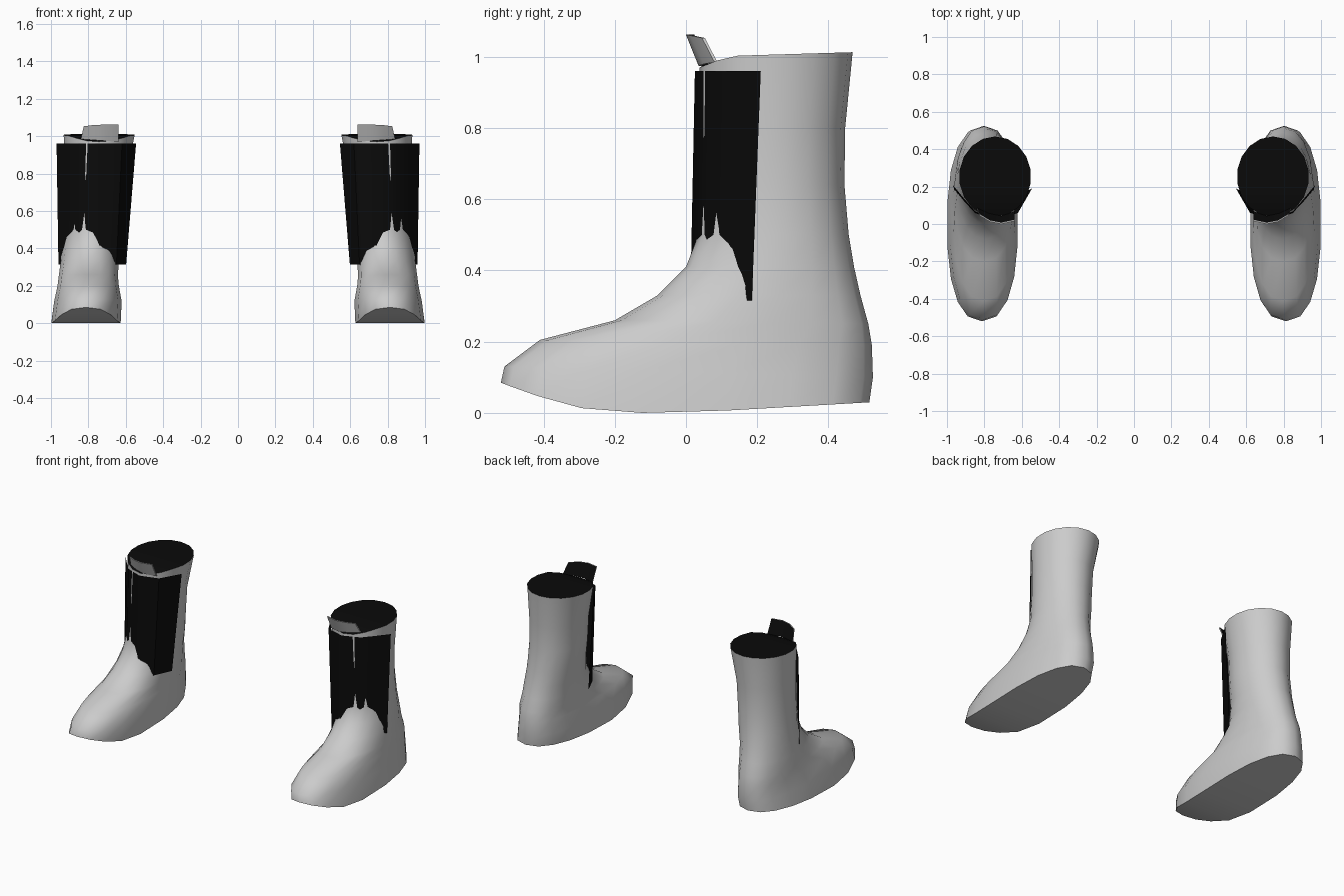
import bpy, math
from mathutils import Vector

if "Cube" in bpy.data.objects:
    bpy.data.objects.remove(bpy.data.objects["Cube"])


def material(name, value):
    m = bpy.data.materials.new(name)
    m.diffuse_color = (value, value, value, 1)
    m.use_nodes = True
    m.node_tree.nodes["Principled BSDF"].inputs["Base Color"].default_value = m.diffuse_color
    return m


GREY = material("grey leather", 0.6)
BLACK = material("black", 0.003)
SIDES = 18


def build(name, verts, faces, mats, side, smooth=True):
    """Make an object; side -1 mirrors it to the left."""
    me = bpy.data.meshes.new(name)
    if side < 0:
        verts = [(-x, y, z) for x, y, z in verts]
        faces = [f[::-1] for f in faces]
    me.from_pydata(verts, [], faces)
    ob = bpy.data.objects.new(name, me)
    bpy.context.collection.objects.link(ob)
    for m in mats:
        me.materials.append(m)
    if smooth:
        bpy.ops.object.select_all(action='DESELECT')
        ob.select_set(True)
        bpy.context.view_layer.objects.active = ob
        bpy.ops.object.shade_smooth_by_angle(angle=math.radians(42))
    return ob


def spow(v, e):
    return math.copysign(abs(v) ** (2 / e), v)


def sole_height(y):
    if y < -0.2:
        return 0.085 * ((-0.2 - y) / 0.32) ** 1.5
    return 0.03 * max(y, 0) / 0.52


def ring(yf, zf, yb, zb, xin, xout, e):
    """Rounded section from front to back; zf None follows the sole curve."""
    pts = []
    for i in range(SIDES):
        a = 2 * math.pi * i / SIDES
        t = spow(-math.cos(a), e)
        x = (xin + xout) / 2 + (xout - xin) / 2 * spow(math.sin(a), e)
        y = (yf + yb) / 2 + (yb - yf) / 2 * t
        z = sole_height(y) if zf is None else zf + (zb - zf) * (t + 1) / 2
        pts.append((x, y, z))
    return pts


# front y, front z, back y, back z, inner x, outer x, squareness
SECTIONS = [
    (-0.52, None, 0.515, 0, 0.625, 1.00, 2.4),
    (-0.51, 0.13, 0.525, 0.10, 0.62, 0.985, 2.4),
    (-0.41, 0.205, 0.522, 0.19, 0.635, 0.967, 2.4),
    (-0.20, 0.26, 0.512, 0.25, 0.64, 0.96, 2.3),
    (-0.08, 0.33, 0.49, 0.33, 0.635, 0.95, 2.1),
    (0.0, 0.41, 0.472, 0.41, 0.63, 0.943, 2.0),
    (0.035, 0.50, 0.457, 0.50, 0.615, 0.932, 2.0),
    (0.038, 0.64, 0.445, 0.64, 0.60, 0.925, 2.0),
    (0.038, 0.80, 0.447, 0.80, 0.59, 0.925, 2.0),
]

for side, tag in ((1, "right"), (-1, "left")):
    # Boot body: lofted sections, flat sole, dark opening
    rings = [ring(*s) for s in SECTIONS]
    top = ring(0.038, 1.0, 0.468, 1.013, 0.55, 0.935, 2.0)
    rings.append([(x, y, z - 0.03 * max(0, (0.12 - y) / 0.082)) for x, y, z in top])
    verts = [p for r in rings for p in r]
    faces = []
    for k in range(len(rings) - 1):
        for i in range(SIDES):
            j = (i + 1) % SIDES
            a, b = k * SIDES, (k + 1) * SIDES
            faces.append((a + i, a + j, b + j, b + i))
    half = SIDES // 2
    last = (len(rings) - 1) * SIDES
    # strips across the sole and the opening
    for i in range(half):
        quad = [i, (SIDES - i) % SIDES, SIDES - i - 1, i + 1]
        quad = list(dict.fromkeys(quad))
        faces.append(tuple(quad))
        faces.append(tuple(last + v for v in quad[::-1]))
    boot = build(tag + "_boot", verts, faces, [GREY, BLACK], side)
    for p in boot.data.polygons:
        if all(v >= last for v in p.vertices):
            p.material_index = 1

    # Shin panel: open curved sheet that sinks into the instep
    upper = [(0.97, 0.21), (0.91, 0.137), (0.85, 0.068), (0.74, 0.025),
             (0.62, 0.06), (0.545, 0.19)]
    lower = [(0.96, 0.185), (0.91, 0.12), (0.85, 0.055), (0.74, 0.012),
             (0.65, 0.05), (0.598, 0.165)]
    n = len(upper)
    v = [(x, y, 0.96) for x, y in upper] + [(x, y, 0.315) for x, y in lower]
    f = [(i, i + 1, n + i + 1, n + i) for i in range(n - 1)]
    build(tag + "_shin_panel", v, f, [BLACK], side)

    # Pull tab: grey outside, black inside
    outer = [(0.64, 0.06, 0.97), (0.71, 0.035, 0.975), (0.78, 0.05, 0.98), (0.84, 0.08, 0.985),
             (0.64, 0.015, 1.063), (0.71, 0.0, 1.062), (0.77, 0.012, 1.06), (0.825, 0.045, 1.053)]
    inner = [(x, y + 0.008, z) for x, y, z in outer]
    f = [(i, i + 1, i + 5, i + 4) for i in range(3)]
    f += [tuple(8 + q for q in quad[::-1]) for quad in f]
    f += [(i, i + 1, i + 9, i + 8)[::-1] for i in range(3)]
    f += [(i, i + 1, i + 9, i + 8) for i in range(4, 7)]
    f += [(0, 4, 12, 8), (3, 11, 15, 7)]
    tab = build(tag + "_pull_tab", outer + inner, f, [GREY, BLACK], side)
    for p in tab.data.polygons:
        if all(q >= 8 for q in p.vertices):
            p.material_index = 1
